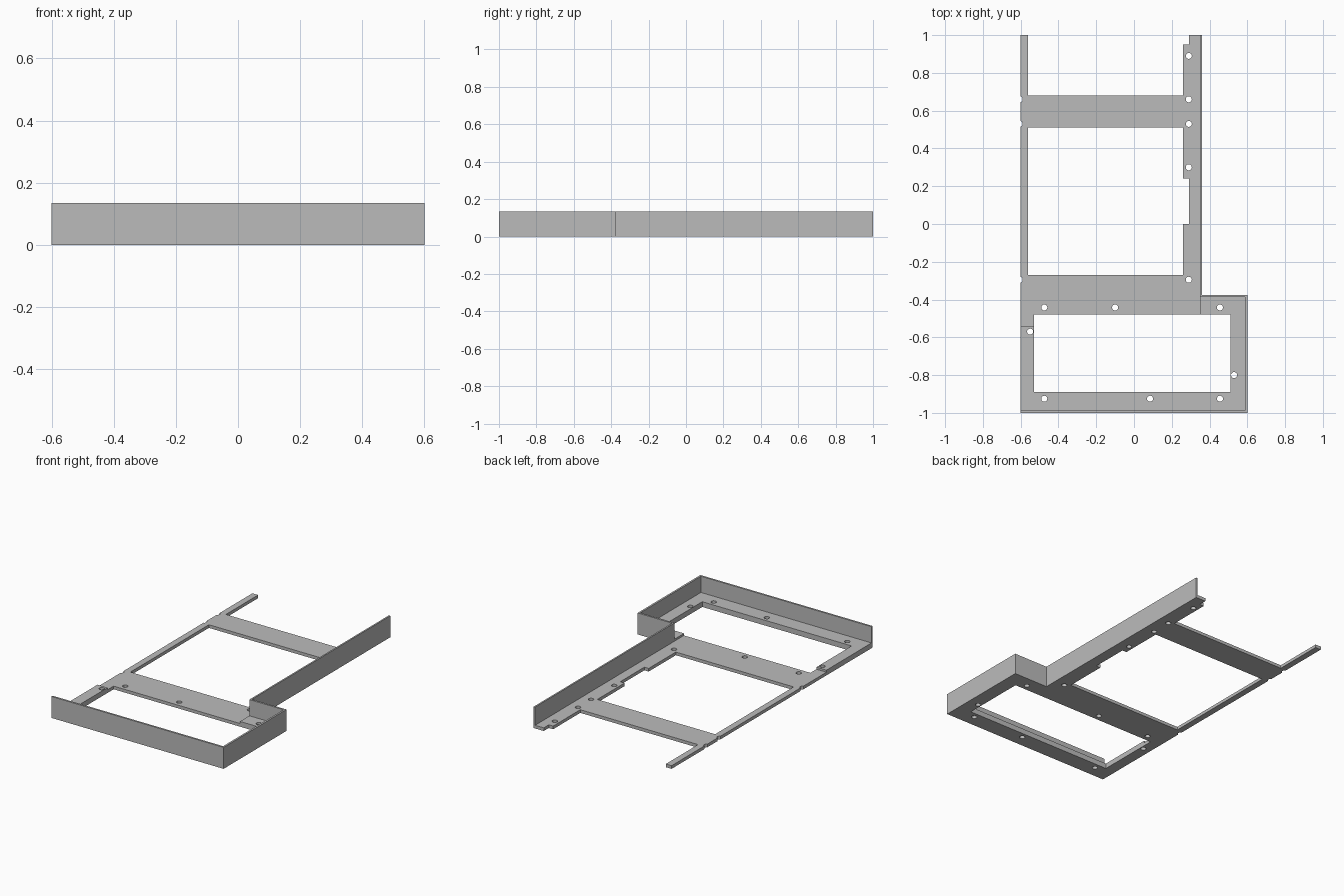
import bpy, bmesh
from mathutils import Matrix

cube = bpy.data.objects.get("Cube")
if cube:
    bpy.data.objects.remove(cube, do_unlink=True)

grey = bpy.data.materials.new("plain grey")
grey.use_nodes = True
colour = (0.5, 0.5, 0.5, 1)
grey.diffuse_color = colour
grey.node_tree.nodes["Principled BSDF"].inputs["Base Color"].default_value = colour


def add_object(name, bm):
    bmesh.ops.recalc_face_normals(bm, faces=bm.faces)
    mesh = bpy.data.meshes.new(name)
    bm.to_mesh(mesh)
    bm.free()
    mesh.materials.append(grey)
    obj = bpy.data.objects.new(name, mesh)
    bpy.context.collection.objects.link(obj)
    return obj


def prism(name, outline, bottom, top):
    bm = bmesh.new()
    face = bm.faces.new([bm.verts.new((x, y, bottom)) for x, y in outline])
    up = bmesh.ops.extrude_face_region(bm, geom=[face])["geom"]
    verts = [v for v in up if isinstance(v, bmesh.types.BMVert)]
    bmesh.ops.translate(bm, verts=verts, vec=(0, 0, top - bottom))
    return add_object(name, bm)


def drills(centres, radius=0.016):
    bm = bmesh.new()
    for x, y in centres:
        bmesh.ops.create_cone(bm, cap_ends=True, segments=24, radius1=radius,
                              radius2=radius, depth=0.2,
                              matrix=Matrix.Translation((x, y, 0)))
    return add_object("screw_hole_cutter", bm)


def cut(obj, cutter):
    cutter.hide_render = True
    mod = obj.modifiers.new("cut", "BOOLEAN")
    mod.operation = "DIFFERENCE"
    mod.solver = "EXACT"
    mod.object = cutter
    bpy.context.view_layer.objects.active = obj
    bpy.ops.object.modifier_apply(modifier=mod.name)
    bpy.data.objects.remove(cutter, do_unlink=True)


LADDER, TRAY, WALL = 0.02, 0.033, 0.135

# Thin ladder-shaped plate with notched right rail
ladder = prism("ladder_plate", [
    (-.6, -.54), (-.53, -.54), (-.53, -.48), (.35, -.48), (.35, 1), (.29, 1),
    (.29, .95), (.26, .95), (.26, .68), (-.56, .68), (-.56, 1), (-.6, 1)], 0, LADDER)
cut(ladder, prism("opening_cutter", [
    (-.56, -.27), (.26, -.27), (.26, 0), (.29, 0), (.29, .24), (.26, .24),
    (.26, .51), (-.56, .51)], -.1, .1))
rail_holes = [(.29, y) for y in (-.295, .3, .53, .66, .89)]
edge_notches = [(-.605, y) for y in (-.295, .53, .66)]
cut(ladder, drills(rail_holes + edge_notches + [(-.475, -.442), (-.1, -.442)]))

# Thicker plate around the front opening
tray = prism("front_plate", [
    (-.6, -.988), (.588, -.988), (.588, -.387), (.35, -.387), (.35, -.48),
    (.51, -.48), (.51, -.89), (-.53, -.89), (-.53, -.54), (-.6, -.54)], 0, TRAY)
front_holes = [(x, -.925) for x in (-.475, .085, .455)]
cut(tray, drills(front_holes + [(.455, -.442), (.53, -.8), (-.55, -.57)]))

# Upright skirt following the front and right edges
prism("skirt_wall", [
    (-.6, -1), (.6, -1), (.6, -.375), (.36, -.375), (.36, 1), (.35, 1),
    (.35, -.387), (.588, -.387), (.588, -.988), (-.6, -.988)], 0, WALL)
